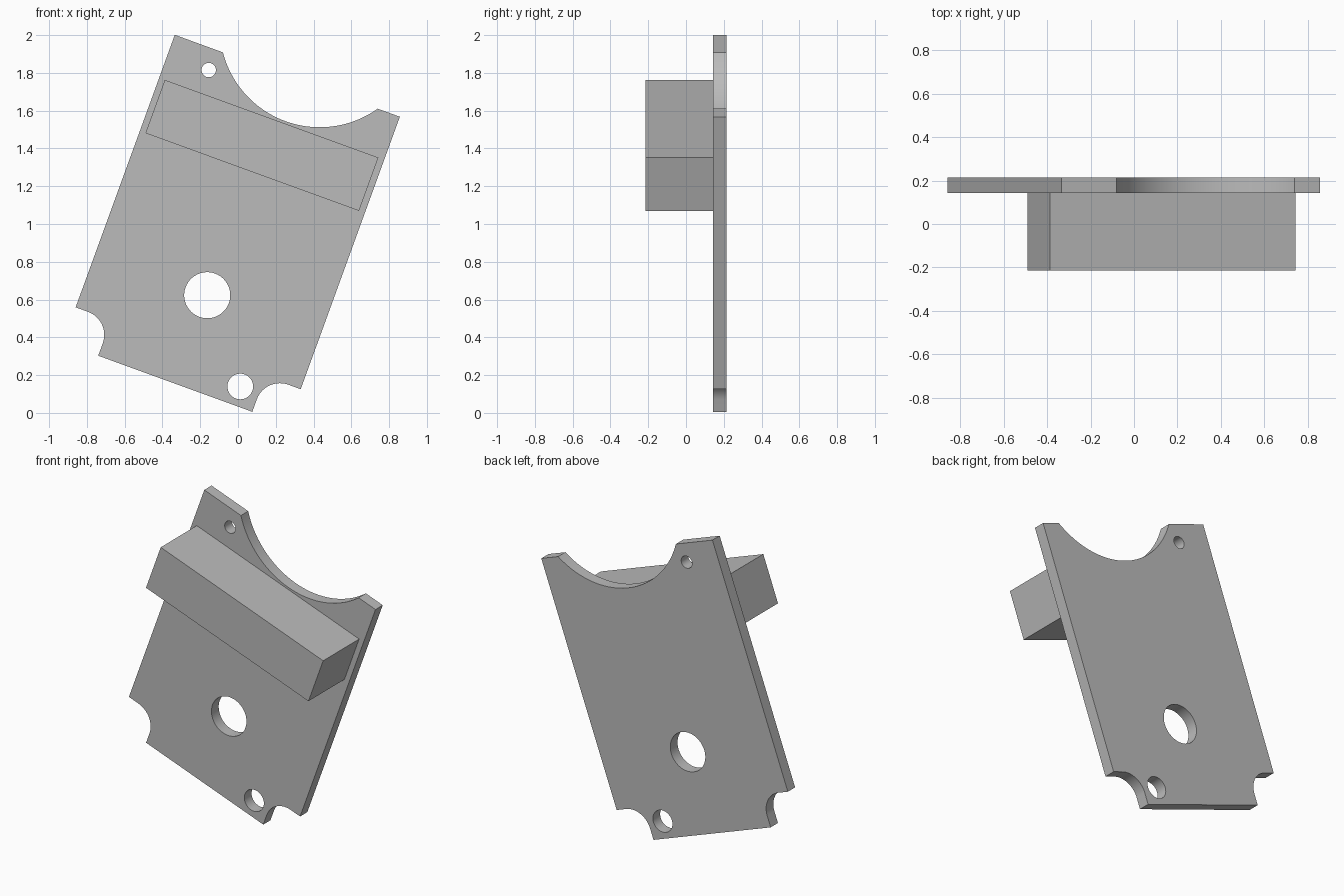
import bpy
import bmesh
from math import sin, cos, pi, radians, hypot, atan2

if "Cube" in bpy.data.objects:
    bpy.data.objects.remove(bpy.data.objects["Cube"], do_unlink=True)

grey = bpy.data.materials.new("plain grey")
grey.use_nodes = True
grey.diffuse_color = (0.5, 0.5, 0.5, 1)
grey.node_tree.nodes["Principled BSDF"].inputs["Base Color"].default_value = grey.diffuse_color

# Everything lies in one tilted frame whose origin is the plate's lower corner
TILT = (radians(90), radians(20), 0)
ORIGIN_X, ORIGIN_Z = -0.928, 0.371


def arc(cx, cy, r, start, end, steps=24):
    angles = [start + (end - start) * i / steps for i in range(steps + 1)]
    return [(cx + r * cos(a), cy + r * sin(a)) for a in angles]


def slab(name, loops, y_front, y_back):
    """Extrude a filled outline (first loop) with holes (other loops)."""
    curve = bpy.data.curves.new(name, "CURVE")
    curve.dimensions = "2D"
    curve.fill_mode = "BOTH"
    curve.extrude = (y_back - y_front) / 2
    for points in loops:
        spline = curve.splines.new("POLY")
        spline.points.add(len(points) - 1)
        for point, (x, y) in zip(spline.points, points):
            point.co = (x, y, 0, 1)
        spline.use_cyclic_u = True
    obj = bpy.data.objects.new(name, curve)
    bpy.context.collection.objects.link(obj)
    obj.rotation_euler = TILT
    obj.location = (ORIGIN_X, (y_front + y_back) / 2, ORIGIN_Z)
    bpy.ops.object.select_all(action="DESELECT")
    obj.select_set(True)
    bpy.context.view_layer.objects.active = obj
    bpy.ops.object.convert(target="MESH")
    obj = bpy.context.view_layer.objects.active
    # Weld caps to walls so the sharp edges are found
    bm = bmesh.new()
    bm.from_mesh(obj.data)
    bmesh.ops.remove_doubles(bm, verts=bm.verts, dist=0.0001)
    bmesh.ops.recalc_face_normals(bm, faces=bm.faces)
    bm.to_mesh(obj.data)
    bm.free()
    obj.data.materials.clear()
    obj.data.materials.append(grey)
    bpy.ops.object.shade_smooth_by_angle(angle=radians(30))
    return obj


# Plate outline: rounded notches at the lower corners, wide scoop on top
W, H = 1.268, 1.735
NOTCH, FILLET = 0.2, 0.13
inset = NOTCH - FILLET
scoop_x, scoop_half, scoop_rise = 0.707, 0.436, 0.3
scoop_r = hypot(scoop_half, scoop_rise)
scoop_a = atan2(scoop_rise, scoop_half)

outline = [(NOTCH, 0), (W - NOTCH, 0)]
outline += arc(W - inset, inset, FILLET, pi, pi / 2)
outline += [(W, NOTCH), (W, H)]
outline += arc(scoop_x, H + scoop_rise, scoop_r, -scoop_a, scoop_a - pi, 48)
outline += [(0, H), (0, NOTCH)]
outline += arc(inset, inset, FILLET, pi / 2, 0)


def hole(x, z, r):
    """Round hole placed by its upright x, z position."""
    dx, dz = x - ORIGIN_X, z - ORIGIN_Z
    c, s = cos(TILT[1]), sin(TILT[1])
    return arc(dx * c - dz * s, dx * s + dz * c, r, 0, 2 * pi, 48)[:-1]


holes = [hole(-0.155, 1.815, 0.038),
         hole(-0.163, 0.623, 0.122),
         hole(0.012, 0.14, 0.068)]
slab("plate", [outline] + holes, 0.143, 0.215)

# Crossbar standing out from the plate's front
x0, x1, y0, y1 = 0.032, 1.235, 1.193, 1.493
slab("crossbar", [[(x0, y0), (x1, y0), (x1, y1), (x0, y1)]], -0.215, 0.143)
